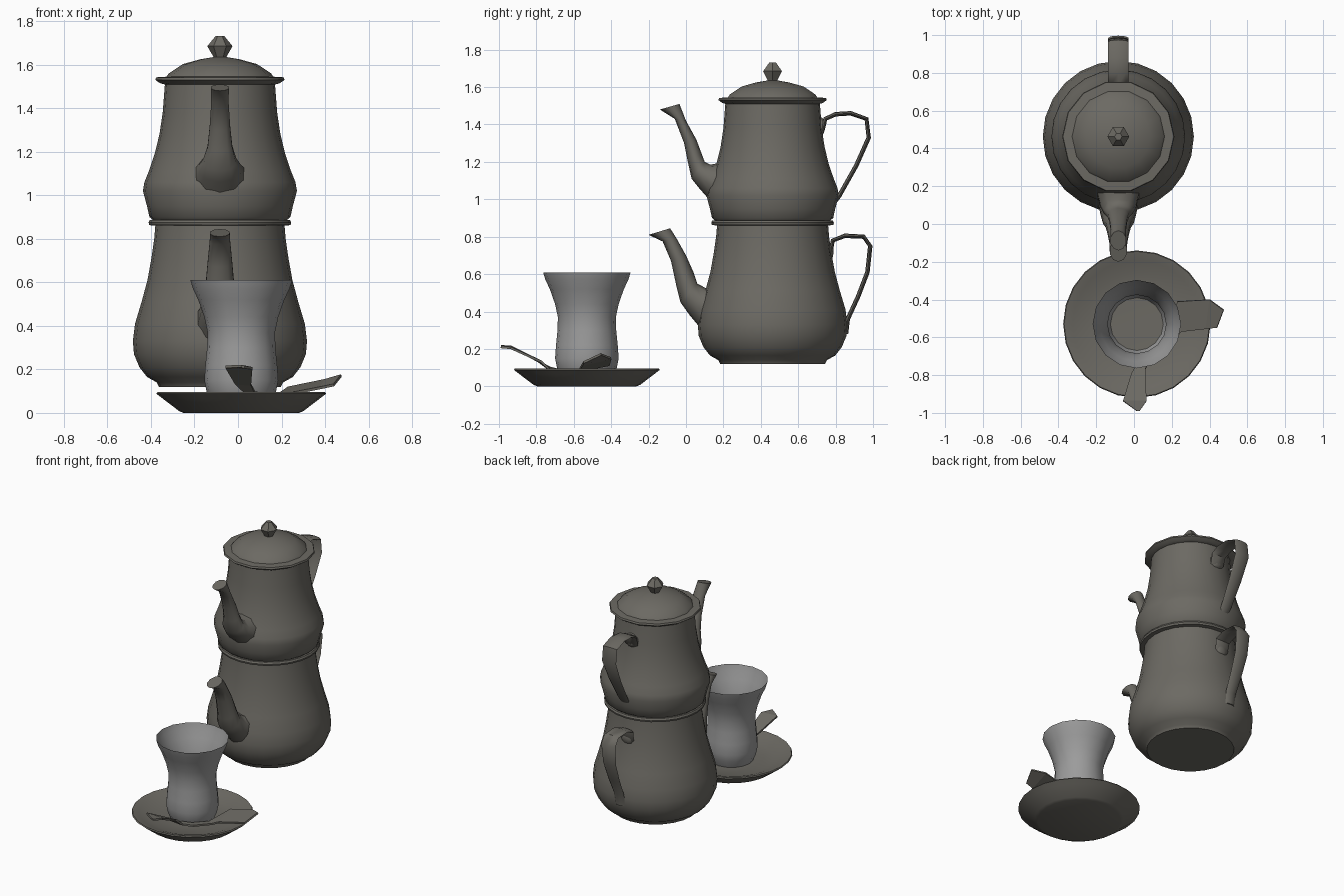
import bpy, bmesh, math
from mathutils import Vector

if "Cube" in bpy.data.objects:
    bpy.data.objects.remove(bpy.data.objects["Cube"])

def material(name, rgb):
    m = bpy.data.materials.new(name)
    m.diffuse_color = (*rgb, 1)
    m.use_nodes = True
    m.node_tree.nodes["Principled BSDF"].inputs["Base Color"].default_value = m.diffuse_color
    return m

METAL = material("warm_grey_metal", (0.15, 0.143, 0.125))
GLASS = material("pale_grey_glass", (0.33, 0.33, 0.33))

def finish(bm, name, mat, angle=40):
    bmesh.ops.recalc_face_normals(bm, faces=bm.faces)
    me = bpy.data.meshes.new(name)
    bm.to_mesh(me)
    bm.free()
    me.materials.append(mat)
    ob = bpy.data.objects.new(name, me)
    bpy.context.collection.objects.link(ob)
    bpy.ops.object.select_all(action='DESELECT')
    ob.select_set(True)
    bpy.context.view_layer.objects.active = ob
    if angle:
        bpy.ops.object.shade_smooth_by_angle(angle=math.radians(angle))
    return ob

def skin(rings, name, mat, caps=(True, True), angle=40):
    """Bridge a list of equal-length point rings."""
    bm = bmesh.new()
    vr = [[bm.verts.new(p) for p in r] for r in rings]
    n = len(vr[0])
    for a, b in zip(vr, vr[1:]):
        for i in range(n):
            j = (i + 1) % n
            bm.faces.new((a[i], a[j], b[j], b[i]))
    if caps[0]:
        bm.faces.new(vr[0][::-1])
    if caps[1]:
        bm.faces.new(vr[-1])
    return finish(bm, name, mat, angle)

def lathe(profile, centre, name, mat, n=24, caps=(True, True), angle=40):
    cx, cy = centre
    rings = [[(cx + r * math.cos(2 * math.pi * i / n), cy + r * math.sin(2 * math.pi * i / n), z)
              for i in range(n)] for r, z in profile]
    return skin(rings, name, mat, caps, angle)

PX, POT = -0.083, (-0.083, 0.463)

def tube(sections, name, n=10):
    """Each section: outer (y, z), inner (y, z), half width in x."""
    rings = []
    for y1, z1, y2, z2, w in sections:
        ring = []
        for i in range(n):
            a = 2 * math.pi * i / n
            t = 0.5 - 0.5 * math.cos(a)
            ring.append((PX + w * math.sin(a), y1 + (y2 - y1) * t, z1 + (z2 - z1) * t))
        rings.append(ring)
    return skin(rings, name, METAL, angle=50)

def handle(path, name, thick=0.012):
    """Flat strap following (y, z, half width) points."""
    secs = []
    for i, (y, z, w) in enumerate(path):
        a, b = path[max(i - 1, 0)], path[min(i + 1, len(path) - 1)]
        d = Vector((b[0] - a[0], b[1] - a[1])).normalized() * thick
        secs.append((y - d.y, z + d.x, y + d.y, z - d.x, w))
    return tube(secs, name, 8)

# Stacked pots
lathe([(.28, .12), (.29, .14), (.335, .165), (.37, .21), (.395, .27), (.40, .33), (.39, .41), (.36, .51),
       (.333, .61), (.315, .71), (.302, .80), (.297, .86), (.325, .863), (.328, .875), (.322, .887),
       (.28, .887)], POT, "lower_pot_body", METAL)
lathe([(.30, .88), (.324, .90), (.335, .95), (.354, 1.02), (.347, 1.06), (.327, 1.11), (.30, 1.19),
       (.278, 1.28), (.263, 1.38), (.253, 1.51)], POT, "upper_pot_body", METAL)

# Lid and knob
lathe([(.25, 1.508), (.275, 1.515), (.297, 1.53), (.293, 1.542), (.245, 1.545), (.235, 1.56), (.17, 1.603),
       (.09, 1.625), (.03, 1.635)], POT, "lid", METAL, 14)
lathe([(.022, 1.62), (.032, 1.64), (.058, 1.685), (.02, 1.732)], POT, "lid_knob", METAL, 6, angle=0)

# Spouts
tube([(.12, .26, .20, .56, .12), (.02, .38, .115, .52, .10), (-.03, .45, .06, .55, .085),
      (-.05, .53, .04, .61, .07), (-.08, .67, .0, .70, .06), (-.125, .775, -.05, .79, .05),
      (-.20, .81, -.085, .845, .047)], "lower_spout")
tube([(.14, .98, .20, 1.2, .12), (.07, 1.06, .13, 1.185, .10), (.03, 1.11, .10, 1.2, .08),
      (.01, 1.2, .085, 1.24, .06), (-.01, 1.3, .055, 1.32, .05), (-.06, 1.43, .0, 1.42, .042),
      (-.14, 1.48, -.035, 1.51, .043)], "upper_spout")

# Strap handles
handle([(.74, .68, .045), (.772, .71, .05), (.785, .78, .055), (.85, .805, .055), (.95, .80, .055),
        (.985, .75, .055), (.97, .61, .05), (.92, .48, .045), (.865, .36, .04), (.855, .28, .035)], "lower_handle")
handle([(.70, 1.35, .045), (.73, 1.37, .05), (.745, 1.43, .055), (.80, 1.455, .055), (.88, 1.46, .055),
        (.965, 1.43, .055), (.977, 1.33, .055), (.91, 1.18, .048), (.82, 1.02, .04), (.79, .98, .035)], "upper_handle")

# Handle mounts
for nm, y, z in (("lower_handle_mount", .765, .72), ("upper_handle_mount", .72, 1.39)):
    bm = bmesh.new()
    bmesh.ops.create_icosphere(bm, subdivisions=2, radius=1)
    bmesh.ops.scale(bm, vec=(.05, .025, .05), verts=bm.verts)
    bmesh.ops.translate(bm, vec=(PX, y, z), verts=bm.verts)
    finish(bm, nm, METAL)

# Saucer
CUP = (.015, -.53)
lathe([(.265, 0), (.285, .008), (.36, .065), (.39, .088), (.385, .095), (.34, .083), (.27, .055), (.15, .05)],
      CUP, "saucer", METAL, 24)

# Waisted tea glass, open at the top
lathe([(.14, .052), (.16, .10), (.17, .15), (.165, .22), (.157, .30), (.155, .37), (.17, .44), (.198, .52),
       (.222, .57), (.234, .61)], CUP, "tea_glass", GLASS, 16, caps=(False, False))

# Bent spoon wrapping round the glass
pairs = [((.015, -.99, .215), (.03, -.99, .21)), ((-.058, -.937, .212), (.066, -.937, .205)),
         ((-.013, -.79, .135), (.06, -.77, .13)), ((.025, -.73, .10), (.08, -.73, .09)),
         ((.11, -.67, .085), (.14, -.70, .085)), ((.18, -.58, .08), (.22, -.61, .085)),
         ((.23, -.41, .115), (.25, -.57, .09)), ((.40, -.40, .15), (.38, -.555, .115)),
         ((.475, -.455, .172), (.44, -.548, .128))]
bm = bmesh.new()
edge = [[bm.verts.new(p) for p in pr] for pr in pairs]
for a, b in zip(edge, edge[1:]):
    bm.faces.new((a[0], a[1], b[1], b[0]))
spoon = finish(bm, "spoon", METAL, 0)
mod = spoon.modifiers.new("thickness", 'SOLIDIFY')
mod.thickness = 0.012
mod.offset = 0
